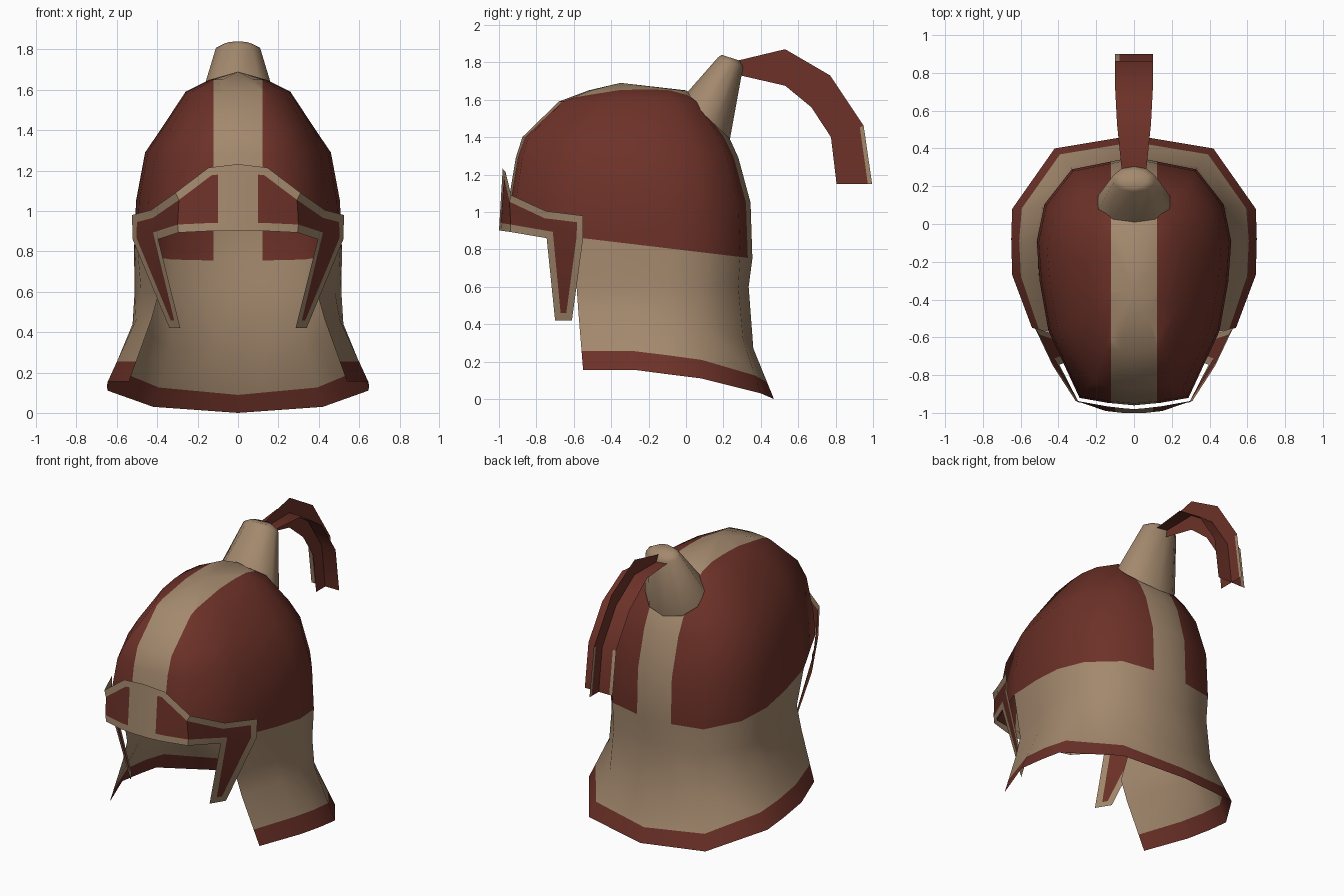
import bpy, bmesh, math
from mathutils import Vector

if "Cube" in bpy.data.objects:
    bpy.data.objects.remove(bpy.data.objects["Cube"])


def material(name, rgb):
    m = bpy.data.materials.new(name)
    m.diffuse_color = (*rgb, 1)
    m.use_nodes = True
    m.node_tree.nodes["Principled BSDF"].inputs["Base Color"].default_value = m.diffuse_color
    return m


MATS = [material("tan_leather", (0.37, 0.25, 0.155)),
        material("dark_red", (0.15, 0.031, 0.021))]
TAN, RED = 0, 1


def finish(bm, name, angle=60):
    """Turn a bmesh into a smooth shaded object."""
    bmesh.ops.recalc_face_normals(bm, faces=bm.faces)
    me = bpy.data.meshes.new(name)
    bm.to_mesh(me)
    bm.free()
    for m in MATS:
        me.materials.append(m)
    ob = bpy.data.objects.new(name, me)
    bpy.context.collection.objects.link(ob)
    bpy.ops.object.select_all(action='DESELECT')
    ob.select_set(True)
    bpy.context.view_layer.objects.active = ob
    bpy.ops.object.shade_smooth_by_angle(angle=math.radians(angle))
    return ob


def bridge(bm, a, b, mat, closed=False):
    """Quads between two equally long vertex rows."""
    n = len(a)
    out = []
    for i in range(n if closed else n - 1):
        j = (i + 1) % n
        f = bm.faces.new((a[i], a[j], b[j], b[i]))
        f.material_index = mat
        out.append(f)
    return out


def flip(p):
    return (-p[0], p[1], p[2])


# ---- helmet shell: dome rings, then an open neck guard ----
SHAPE = [(0, 0), (.27, .01), (.56, .03), (.88, .30), (.97, .5),
         (1, .66), (.92, .81), (.64, .95), (0, 1)]   # half width, front to back
DOME = [(None, .515, -.96, .355), (1.05, .505, -.95, .345), (1.29, .46, -.91, .28),
        (1.40, .385, -.875, .23), (1.59, .26, -.68, .09), (1.65, .14, -.52, .0)]

bm = bmesh.new()
rows = []
for z, w, yf, yb in DOME:
    half = []
    for u, v in SHAPE:
        y = yf + (yb - yf) * v
        half.append((u * w, y, .794 - .119 * y if z is None else z))
    loop = half + [flip(p) for p in half[-2:0:-1]]
    rows.append([bm.verts.new(p) for p in loop])
for a, b in zip(rows, rows[1:]):
    bridge(bm, a, b, RED, True)
top = bm.verts.new((0, -.35, 1.69))
for i in range(16):
    bm.faces.new((rows[-1][i], rows[-1][(i + 1) % 16], top)).material_index = RED

mid = [(.39, -.585, .60), (.48, -.30, .60), (.512, -.10, .60),
       (.48, .08, .60), (.325, .28, .60), (0, .335, .60)]
low = [(.43, -.575, .46), (.505, -.29, .46), (.522, -.10, .44),
       (.49, .09, .41), (.335, .305, .32), (0, .36, .27)]
rim = [(.54, -.55, .155), (.645, -.27, .155), (.65, -.08, .13),
       (.645, .08, .11), (.42, .40, .03), (0, .47, 0)]
edge = [tuple(Vector(r).lerp(Vector(l), .33)) for r, l in zip(rim, low)]
prev = rows[0][3:14]
for half, mat in ((mid, TAN), (low, TAN), (edge, TAN), (rim, RED)):
    row = [bm.verts.new(p) for p in half + [flip(p) for p in half[-2::-1]]]
    bridge(bm, prev, row, mat)
    prev = row

# centre stripe cut over the dome
STRIPE = .122
for s in (-STRIPE, STRIPE):
    bmesh.ops.bisect_plane(bm, geom=bm.verts[:] + bm.edges[:] + bm.faces[:],
                           plane_co=(s, 0, 0), plane_no=(1, 0, 0))
for f in bm.faces:
    c = f.calc_center_median()
    if abs(c.x) < STRIPE and c.z > .3:
        f.material_index = TAN
finish(bm, "helmet_shell")

# ---- brow band with cheek guards, red inset panels ----
TOP = [(.06, -.975, 1.225), (.145, -.965, 1.215), (.31, -.935, 1.09),
       (.43, -.75, 1.005), (.525, -.55, .98)]
BOT = [(.06, -1, .9), (.15, -.99, .9), (.295, -.94, .893),
       (.395, -.745, .86), (.522, -.55, .86)]
CHEEK = [(.285, -.70, .42), (.34, -.61, .42)]
bm = bmesh.new()
panels, inner = [], []
for side in (1, -1):
    t, b, c = [[bm.verts.new((p[0] * side, p[1], p[2])) for p in pts]
               for pts in (TOP, BOT, CHEEK)]
    panels += bridge(bm, t, b, TAN) + bridge(bm, b[3:], c, TAN)
    inner.append((t[0], b[0]))
centre = [bm.verts.new((0, -.98, 1.232)), bm.verts.new((0, -1, .9))]
for t, b in inner:
    bm.faces.new((centre[0], t, b, centre[1]))
bmesh.ops.recalc_face_normals(bm, faces=bm.faces)
bmesh.ops.inset_region(bm, faces=panels, thickness=.04, depth=0,
                       use_boundary=True, use_even_offset=True)
for f in panels:
    f.material_index = RED
finish(bm, "brow_band", 40)

# ---- tapered crest holder ----
bm = bmesh.new()
N = 10
prev = None
for (yf, zf), (yb, zb), w in (((-.01, 1.62), (.235, 1.39), .2),
                              ((.17, 1.825), (.305, 1.775), .115),
                              ((.19, 1.84), (.285, 1.81), .07)):
    row = []
    for i in range(N):
        a = 2 * math.pi * i / N
        k = (1 - math.cos(a)) / 2
        row.append(bm.verts.new((w * math.sin(a), yf + (yb - yf) * k, zf + (zb - zf) * k)))
    if prev:
        bridge(bm, prev, row, TAN, True)
    prev = row
bm.faces.new(prev)
finish(bm, "crest_holder")

# ---- plume: two crossed curved blades ----
OUTER = [(.28, 1.81), (.53, 1.87), (.77, 1.73), (.95, 1.46), (.995, 1.15)]
INNER = [(.29, 1.73), (.53, 1.675), (.67, 1.56), (.775, 1.40), (.805, 1.15)]
WIDTH = [.065, .09, .1, .1, .1]


def blade(name, left, right):
    bm = bmesh.new()
    prev = None
    for i, (l, r) in enumerate(zip(left, right)):
        l, r = Vector(l), Vector(r)
        row = [bm.verts.new(l.lerp(r, k)) for k in (0, .12, .9, 1)]
        if prev:
            strips = bridge(bm, prev, row, RED)
            if i == 4:                       # tan edge near the tip
                strips[0].material_index = TAN
        prev = row
    finish(bm, name)


blade("plume_upright", [(0, *p) for p in OUTER], [(0, *p) for p in INNER])
middle = [((a[0] + b[0]) / 2, (a[1] + b[1]) / 2) for a, b in zip(OUTER, INNER)]
blade("plume_ribbon", [(-w, *p) for w, p in zip(WIDTH, middle)],
      [(w, *p) for w, p in zip(WIDTH, middle)])
